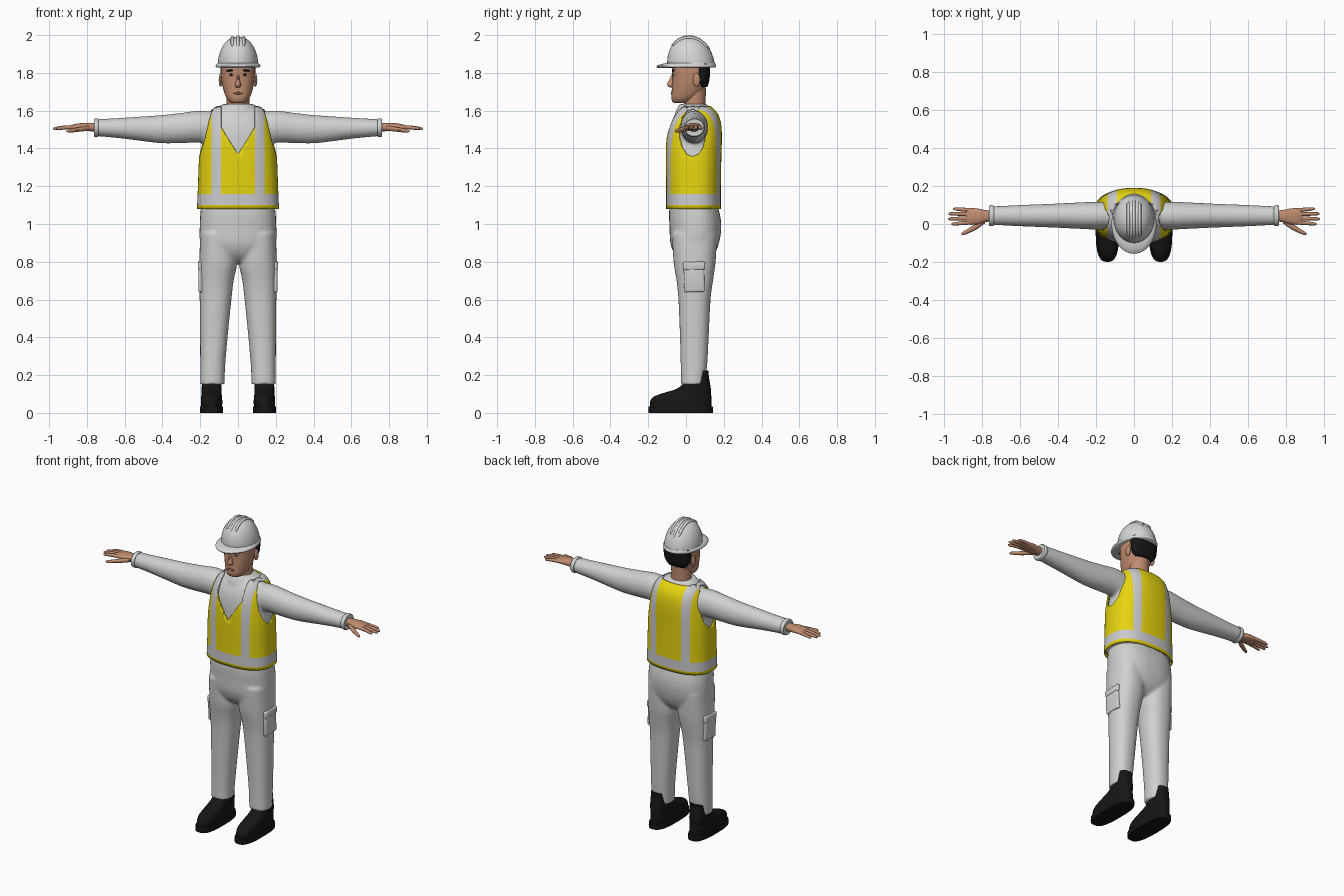
import bpy, bmesh, math
from mathutils import Vector, Matrix

if "Cube" in bpy.data.objects:
    bpy.data.objects.remove(bpy.data.objects["Cube"])


def material(name, r, g, b):
    m = bpy.data.materials.new(name)
    m.use_nodes = True
    m.diffuse_color = (r, g, b, 1)
    bsdf = m.node_tree.nodes["Principled BSDF"]
    bsdf.inputs["Base Color"].default_value = (r, g, b, 1)
    return m


cloth = material("light grey cloth", .62, .64, .62)
shell = material("helmet white", .66, .67, .67)
yellow = material("safety yellow", .8, .66, .005)
silver = material("reflective silver", .6, .6, .62)
skin = material("skin", .52, .26, .16)
black = material("black", .008, .008, .008)
lip = material("lip brown", .33, .14, .09)
eye_white = material("eye white", .6, .55, .5)


def smooth_rings(rings, steps):
    """Catmull-Rom interpolation between cross-sections."""
    out = []
    for i in range(len(rings) - 1):
        p0, p1 = rings[max(i - 1, 0)], rings[i]
        p2, p3 = rings[i + 1], rings[min(i + 2, len(rings) - 1)]
        for k in range(steps):
            t = k / steps
            out.append([b + t * (c - a) / 2 + t * t * (2 * a - 5 * b + 4 * c - d) / 2
                        + t ** 3 * (3 * b - a - 3 * c + d) / 2
                        for a, b, c, d in zip(p0, p1, p2, p3)])
    return out + [list(rings[-1])]


def loft(bm, rings, axis="z", n=32, power=2, steps=3, caps=True, side=1):
    """Rings are (position, centre a, centre b, radius a, radius b)."""
    loops = []
    for t, ca, cb, ra, rb in smooth_rings(rings, steps):
        loop = []
        for k in range(n):
            c, s = math.cos(math.tau * k / n), math.sin(math.tau * k / n)
            a = ca + ra * math.copysign(abs(c) ** (2 / power), c)
            b = cb + rb * math.copysign(abs(s) ** (2 / power), s)
            x, y, z = (a, b, t) if axis == "z" else (t, a, b)
            loop.append(bm.verts.new((x * side, y, z)))
        loops.append(loop)
    for lo, hi in zip(loops, loops[1:]):
        for k in range(n):
            bm.faces.new((lo[k], lo[(k + 1) % n], hi[(k + 1) % n], hi[k]))
    if caps:
        bm.faces.new(loops[0])
        bm.faces.new(loops[-1])


def span(z, rx, front, back, cx=0):
    """Ring at height z from its front and back y."""
    return (z, cx, (front + back) / 2, rx, (back - front) / 2)


def finish(bm, name, mats, mirror=False, voxel=0, angle=40):
    bmesh.ops.recalc_face_normals(bm, faces=bm.faces)
    me = bpy.data.meshes.new(name)
    bm.to_mesh(me)
    bm.free()
    for m in mats:
        me.materials.append(m)
    ob = bpy.data.objects.new(name, me)
    bpy.context.collection.objects.link(ob)
    bpy.ops.object.select_all(action="DESELECT")
    ob.select_set(True)
    bpy.context.view_layer.objects.active = ob
    bpy.ops.object.shade_smooth_by_angle(angle=math.radians(angle))
    if mirror:
        ob.modifiers.new("Mirror", "MIRROR")
    if voxel:
        mod = ob.modifiers.new("Fuse", "REMESH")
        mod.mode, mod.voxel_size, mod.use_smooth_shade = "VOXEL", voxel, True
        mod = ob.modifiers.new("Relax", "SMOOTH")
        mod.factor, mod.iterations = .5, 4
    return ob


def blob(name, mat, centre, size, mirror=False, turn=0):
    bm = bmesh.new()
    mat4 = (Matrix.Translation(centre) @ Matrix.Rotation(turn, 4, "Y")
            @ Matrix.Diagonal((*size, 1)))
    bmesh.ops.create_uvsphere(bm, u_segments=16, v_segments=10, radius=1, matrix=mat4)
    return finish(bm, name, [mat], mirror)


def simple(name, mat, rings, mirror=False, **kw):
    bm = bmesh.new()
    loft(bm, rings, **kw)
    return finish(bm, name, [mat], mirror)


# Torso profile shared by shirt and vest
torso = [span(1.08, .217, -.105, .185), span(1.2, .212, -.105, .185),
         span(1.35, .206, -.107, .187), span(1.45, .192, -.105, .19),
         span(1.52, .178, -.095, .187), span(1.57, .162, -.075, .175),
         span(1.605, .14, -.05, .152), span(1.63, .1, -.03, .12)]

# Shirt: body, sleeves and collar fused
bm = bmesh.new()
loft(bm, [(z, x, y, rx - .012, ry - .012) for z, x, y, rx, ry in torso], power=2.5)
loft(bm, [span(1.57, .11, -.06, .13), span(1.6, .1, -.053, .12),
          span(1.635, .08, -.035, .115)])
for s in (1, -1):
    loft(bm, [(.1, .045, 1.5, .07, .09), (.2, .044, 1.515, .073, .085),
              (.3, .044, 1.508, .069, .08), (.4, .044, 1.502, .064, .075),
              (.5, .044, 1.504, .06, .066), (.6, .044, 1.507, .056, .056),
              (.7, .044, 1.509, .051, .048), (.745, .044, 1.51, .05, .046)],
         axis="x", side=s)
finish(bm, "shirt", [cloth], voxel=.009)
simple("sleeve_cuffs", cloth, [(.738, .044, 1.51, .051, .046), (.745, .044, 1.51, .055, .049),
                               (.757, .044, 1.51, .055, .049), (.763, .044, 1.51, .05, .045)],
       mirror=True, axis="x")

# Vest: cut along stripes, neckline and armholes
bm = bmesh.new()
loft(bm, torso, n=64, power=2.5, caps=False)


def cut(point, normal):
    bmesh.ops.bisect_plane(bm, geom=bm.verts[:] + bm.edges[:] + bm.faces[:],
                           plane_co=point, plane_no=normal, dist=1e-5)


for x in (.09, .14):
    cut((x, 0, 0), (1, 0, 0))
    cut((-x, 0, 0), (1, 0, 0))
for z in (1.1, 1.16):
    cut((0, 0, z), (0, 0, 1))
neck_slope = .63
for s in (1, -1):
    cut((0, 0, 1.37), (s, 0, -neck_slope))
arm_y, arm_z, arm_w, arm_h = .035, 1.485, .07, .125
for k in range(14):
    a = math.tau * k / 14
    c, d = math.cos(a), math.sin(a)
    cut((0, arm_y + arm_w * c, arm_z + arm_h * d), (0, c / arm_w, d / arm_h))


def in_armhole(p):
    return abs(p.x) > .125 and all(
        (p.y - arm_y) / arm_w * math.cos(math.tau * k / 14)
        + (p.z - arm_z) / arm_h * math.sin(math.tau * k / 14) < 1 for k in range(14))


gone = []
for f in bm.faces:
    p = f.calc_center_median()
    ax = abs(p.x)
    in_v = p.y < .04 and ax < .09 and ax < (p.z - 1.37) * neck_slope
    if in_v or in_armhole(p) or p.z > 1.62:
        gone.append(f)
    elif 1.1 < p.z < 1.16 or (p.z > 1.16 and .09 < ax < .14):
        f.material_index = 1
bmesh.ops.delete(bm, geom=gone, context="FACES")
vest = finish(bm, "safety_vest", [yellow, silver])
mod = vest.modifiers.new("Thickness", "SOLIDIFY")
mod.thickness, mod.offset = .009, -1

# Trousers: hips and legs fused
bm = bmesh.new()
loft(bm, [span(1.12, .19, -.085, .16), span(1.05, .2, -.09, .18), span(.98, .203, -.087, .187),
          span(.9, .2, -.083, .175), span(.84, .16, -.06, .15), span(.8, .09, -.02, .11)],
     power=2.4)
for s in (1, -1):
    loft(bm, [span(.95, .09, -.075, .165, .11), span(.8, .1, -.066, .157, .105),
              span(.7, .091, -.05, .143, .114), span(.6, .084, -.04, .13, .119),
              span(.4, .073, -.032, .12, .128), span(.25, .066, -.028, .112, .134),
              span(.15, .064, -.027, .1, .136)], power=2.3, side=s)
finish(bm, "trousers", [cloth], voxel=.009)


# Thigh pockets with flaps
def pocket(name, z, half_height, x, width):
    bm = bmesh.new()
    bmesh.ops.create_cube(bm, size=1, matrix=Matrix.Translation((x, .043, z))
                          @ Matrix.Rotation(math.radians(2), 4, "X")
                          @ Matrix.Diagonal((.045, width, 2 * half_height, 1)))
    bmesh.ops.bevel(bm, geom=bm.edges[:], offset=.009, segments=3, affect="EDGES", profile=.5)
    finish(bm, name, [cloth], mirror=True)


pocket("thigh_pockets", .715, .075, .187, .108)
pocket("pocket_flaps", .778, .022, .19, .116)

# Boots
simple("boot_soles", black, [span(0, .06, -.198, .142, .14), span(.015, .062, -.2, .144, .14),
                             span(.035, .06, -.197, .141, .14)],
       mirror=True, power=2.8, steps=1)
simple("boots", black, [span(.03, .056, -.19, .134, .14), span(.06, .057, -.19, .135, .14),
                        span(.085, .055, -.172, .134, .14), span(.105, .053, -.12, .133, .14),
                        span(.125, .053, -.055, .132, .14), span(.15, .051, -.02, .128, .14),
                        span(.2, .048, .012, .12, .14), span(.225, .046, .02, .12, .14)],
       mirror=True, power=2.5)

# Hands with fingers and thumb
bm = bmesh.new()
loft(bm, [(.74, .042, 1.512, .03, .024), (.78, .042, 1.513, .031, .022),
          (.82, .04, 1.515, .041, .02), (.86, .04, 1.514, .044, .016),
          (.885, .04, 1.512, .04, .011)], axis="x", n=20, power=2.3)
for base, tip, end in ((.008, 0, .962), (.03, .027, .98), (.052, .054, .977), (.073, .08, .952)):
    mid = (.865 + end) / 2
    loft(bm, [(.86, base, 1.514, .011, .011), (mid, (base + tip) / 2, 1.511, .01, .01),
              (end - .012, tip, 1.506, .008, .008), (end, tip, 1.505, .003, .003)],
         axis="x", n=10)
loft(bm, [(.785, .02, 1.508, .016, .014), (.83, -.012, 1.502, .017, .013),
          (.87, -.035, 1.496, .013, .011), (.9, -.05, 1.493, .009, .008),
          (.908, -.053, 1.492, .003, .003)], axis="x", n=10)
finish(bm, "hands", [skin], mirror=True)

# Head and neck
simple("neck", skin, [span(1.58, .066, -.015, .11), span(1.64, .061, -.01, .104),
                      span(1.72, .062, -.02, .106)])
simple("head", skin, [span(1.64, .03, -.06, .0), span(1.648, .046, -.072, .03),
                      span(1.67, .063, -.078, .065), span(1.7, .074, -.076, .092),
                      span(1.74, .084, -.074, .11), span(1.79, .09, -.073, .117),
                      span(1.83, .09, -.075, .118), span(1.86, .085, -.065, .11)], power=2.3)
simple("hair", black, [span(1.725, .06, .07, .112), span(1.745, .077, .055, .12),
                       span(1.78, .09, .052, .126), span(1.85, .092, .05, .128)], power=2.4)
simple("nose", skin, [span(1.723, .009, -.085, -.05), span(1.73, .017, -.097, -.05),
                      span(1.742, .015, -.1, -.05), span(1.765, .009, -.088, -.05),
                      span(1.795, .007, -.074, -.05)], n=14)
blob("ears", skin, (.092, .056, 1.763), (.01, .02, .036), mirror=True)
blob("eyes", eye_white, (.037, -.066, 1.79), (.015, .006, .008), mirror=True)
blob("pupils", black, (.037, -.0705, 1.79), (.008, .004, .0075), mirror=True)
blob("eyebrows", black, (.04, -.067, 1.813), (.023, .007, .005), mirror=True, turn=.1)
blob("mouth", lip, (0, -.076, 1.692), (.025, .005, .006))

# Hard hat: dome, brim and ridges
base_z, dome_y = 1.838, .027
dome = [(base_z + .153 * math.sin(a), 0, dome_y - .012 * math.sin(a),
         .107 * math.cos(a) ** .9, .126 * math.cos(a) ** .9)
        for a in (math.radians(d) for d in range(0, 90, 8))]
simple("helmet_dome", shell, dome, n=40, steps=1)
brim = simple("helmet_brim", shell, [span(1.828, .112, -.148, .155), span(1.833, .118, -.155, .16),
                                     span(1.842, .117, -.153, .159), span(1.852, .108, -.112, .153)],
              n=40, steps=2)
for v in brim.data.vertices:
    v.co.z += .03 * min(v.co.y + .08, 0)
for name, x, lift, first, last in (("helmet_ridge_centre", 0, .001, 38, 150),
                                   ("helmet_ridge_left", .03, -.003, 45, 142),
                                   ("helmet_ridge_right", -.03, -.003, 45, 142)):
    curve = bpy.data.curves.new(name, "CURVE")
    curve.dimensions, curve.bevel_depth, curve.bevel_resolution = "3D", .0085, 3
    curve.use_fill_caps = True
    path = curve.splines.new("POLY")
    path.points.add(20)
    for k, pt in enumerate(path.points):
        a = math.radians(first + (last - first) * k / 20)
        y = dome_y - .012 * math.sin(a) - .122 * math.cos(a)
        pt.co = (x, y, base_z + (.152 + lift) * math.sin(a), 1)
        pt.radius = .4 if k in (0, 20) else 1
    curve.materials.append(shell)
    bpy.context.collection.objects.link(bpy.data.objects.new(name, curve))
